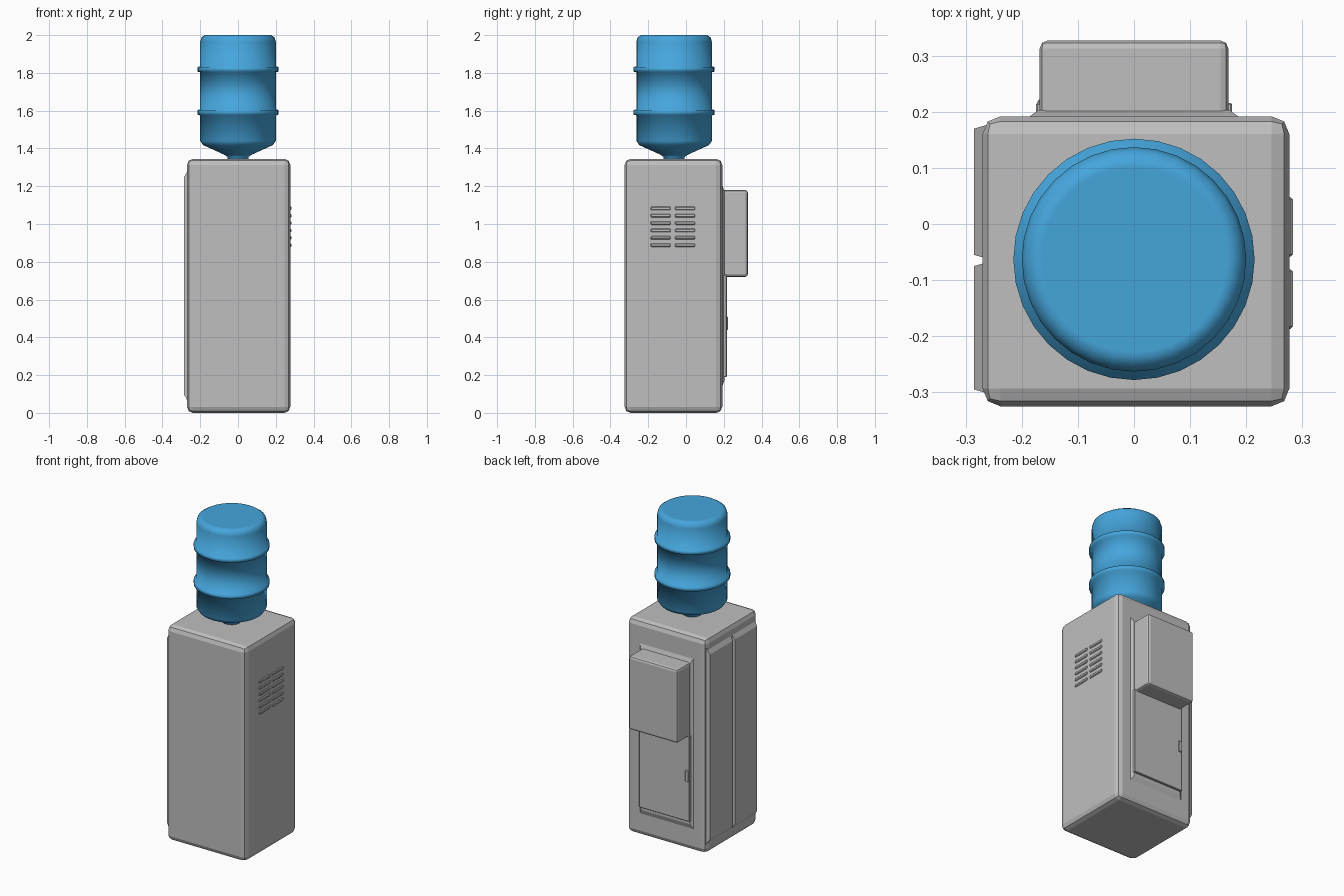
import bpy, bmesh, math
from mathutils import Vector

cube = bpy.data.objects.get("Cube")
if cube:
    bpy.data.objects.remove(cube, do_unlink=True)


def material(name, rgb):
    m = bpy.data.materials.new(name)
    m.use_nodes = True
    m.diffuse_color = (*rgb, 1)
    m.node_tree.nodes["Principled BSDF"].inputs["Base Color"].default_value = (*rgb, 1)
    return m


grey = material("light grey plastic", (0.52, 0.52, 0.52))
blue = material("blue bottle plastic", (0.06, 0.38, 0.72))


def finish(bm, name, mat):
    bmesh.ops.recalc_face_normals(bm, faces=bm.faces)
    mesh = bpy.data.meshes.new(name)
    bm.to_mesh(mesh)
    bm.free()
    mesh.materials.append(mat)
    obj = bpy.data.objects.new(name, mesh)
    bpy.context.collection.objects.link(obj)
    return obj


def box(name, lo, hi, bevel=0, segments=1, raised=None, inset=(0, 0, 0)):
    """Box between two corners; the side facing `raised` can be inset to slope its rim."""
    lo, hi = Vector(lo), Vector(hi)
    mid, size = (lo + hi) / 2, hi - lo
    bm = bmesh.new()
    bmesh.ops.create_cube(bm, size=1)
    for v in bm.verts:
        sign = [math.copysign(1, c) for c in v.co]
        outer = raised and Vector(sign).dot(raised) > 0
        v.co = Vector(mid[i] + sign[i] * (size[i] / 2 - (inset[i] if outer else 0)) for i in range(3))
    obj = finish(bm, name, grey)
    if bevel:
        mod = obj.modifiers.new("Rounded edges", "BEVEL")
        mod.width, mod.segments, mod.limit_method = bevel, segments, "ANGLE"
    return obj


# Cabinet and its raised back panel
box("cabinet", (-0.27, -0.325, 0), (0.277, 0.192, 1.345), 0.032, 2)
box("back_panel", (-0.245, 0.15, 0.03), (0.245, 0.203, 1.315),
    raised=(0, 1, 0), inset=(0.075, 0, 0.14))

# Left side panels, parted by a narrow V groove
for name, y0, y1 in (("left_front_panel", -0.305, -0.065), ("left_rear_panel", -0.065, 0.18)):
    box(name, (-0.285, y0, 0.035), (-0.25, y1, 1.31), raised=(-1, 0, 0), inset=(0, 0.01, 0.06))

# Back housing, access door and its latch
box("back_housing", (-0.168, 0.18, 0.72), (0.168, 0.327, 1.18), 0.014, 2)
box("access_door", (-0.175, 0.19, 0.19), (0.175, 0.216, 0.73), 0.003)
box("door_latch", (-0.172, 0.2, 0.44), (-0.148, 0.222, 0.51), 0.003)

# Two columns of vent slats on the right side
for col, y in enumerate((-0.134, -0.005)):
    for row in range(6):
        z = 1.083 - row * 0.039
        box(f"vent_slat_{col}_{row}", (0.265, y - 0.053, z - 0.009),
            (0.283, y + 0.053, z + 0.009), 0.004)

# Water bottle: lathed profile with two ribs
profile = [(0.055, 1.33), (0.055, 1.355), (0.075, 1.368), (0.185, 1.418), (0.2, 1.44),
           (0.2, 1.575), (0.215, 1.579), (0.215, 1.603), (0.2, 1.607),
           (0.2, 1.803), (0.215, 1.807), (0.215, 1.831), (0.2, 1.835),
           (0.2, 1.965), (0.193, 1.988), (0.175, 2.0), (0.165, 2.0)]
sides = 32
bm = bmesh.new()
rings = [[bm.verts.new((r * math.cos(a), r * math.sin(a) - 0.063, z))
          for a in (math.tau * i / sides for i in range(sides))] for r, z in profile]
for low, high in zip(rings, rings[1:]):
    for i in range(sides):
        j = (i + 1) % sides
        bm.faces.new((low[i], low[j], high[j], high[i]))
bm.faces.new(rings[0])
bm.faces.new(rings[-1])
for f in bm.faces:
    f.smooth = True
finish(bm, "water_bottle", blue)
